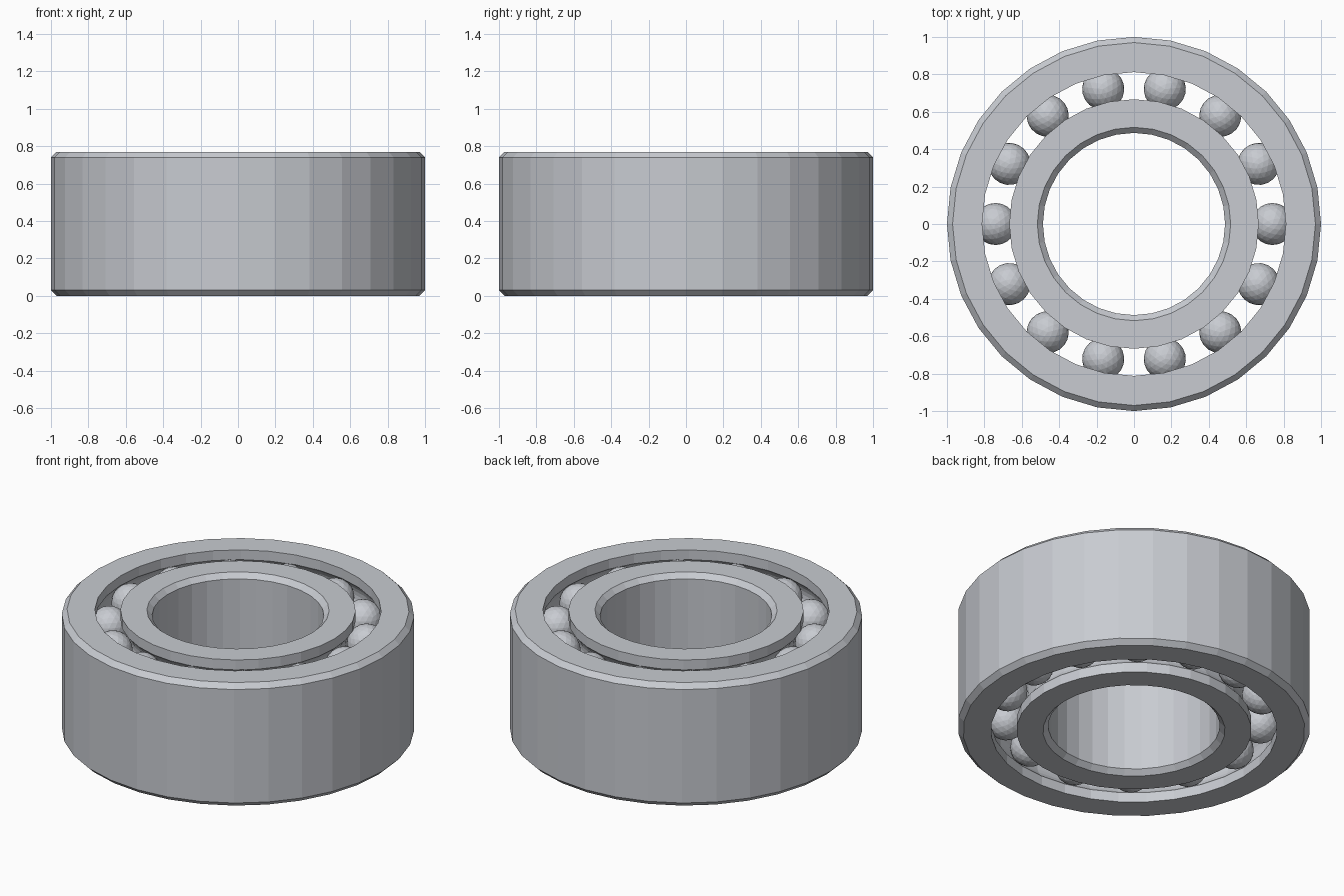
import bpy, bmesh
from math import pi, sin, cos, acos

cube = bpy.data.objects.get("Cube")
if cube:
    bpy.data.objects.remove(cube, do_unlink=True)

HEIGHT = 0.77
CHAMFER = 0.03
SEGMENTS = 32
PITCH = 0.74                      # radius of the ball circle
BALL = 0.1125
BALLS_PER_ROW = 14
ROWS = (0.15, HEIGHT - 0.15)      # heights of the two ball rows

steel = bpy.data.materials.new("brushed steel")
steel.use_nodes = True
colour = (0.58, 0.60, 0.64, 1)
steel.diffuse_color = colour
steel.node_tree.nodes["Principled BSDF"].inputs["Base Color"].default_value = colour


def add_object(name, bm):
    bmesh.ops.recalc_face_normals(bm, faces=bm.faces)
    mesh = bpy.data.meshes.new(name)
    bm.to_mesh(mesh)
    bm.free()
    mesh.materials.append(steel)
    obj = bpy.data.objects.new(name, mesh)
    bpy.context.collection.objects.link(obj)
    return obj


def ring(name, plain, raceway):
    """Revolve a ring: chamfered wall at 'plain', two ball grooves at 'raceway'."""
    side = 1 if plain > raceway else -1
    edge = plain - side * CHAMFER
    profile = [(raceway, HEIGHT), (edge, HEIGHT), (plain, HEIGHT - CHAMFER),
               (plain, CHAMFER), (edge, 0), (raceway, 0)]
    # Round grooves that hold the balls
    groove = BALL + 0.002
    half = acos(abs(raceway - PITCH) / groove)
    steps = 8
    for z in ROWS:
        for i in range(steps + 1):
            a = half * (2 * i / steps - 1)
            profile.append((PITCH + side * groove * cos(a), z + groove * sin(a)))

    bm = bmesh.new()
    loops = []
    for s in range(SEGMENTS):
        a = 2 * pi * s / SEGMENTS
        loops.append([bm.verts.new((r * cos(a), r * sin(a), z)) for r, z in profile])
    n = len(profile)
    for s in range(SEGMENTS):
        here, there = loops[s], loops[(s + 1) % SEGMENTS]
        for i in range(n):
            j = (i + 1) % n
            bm.faces.new((here[i], there[i], there[j], here[j]))
    return add_object(name, bm)


# Outer and inner rings
ring("outer_ring", 1.0, 0.812)
ring("inner_ring", 0.487, 0.667)

# Two rows of balls sharing one mesh
bm = bmesh.new()
bmesh.ops.create_icosphere(bm, subdivisions=3, radius=BALL)
first = add_object("ball", bm)
for row, z in zip(("lower", "upper"), ROWS):
    for i in range(BALLS_PER_ROW):
        a = 2 * pi * i / BALLS_PER_ROW
        ball = bpy.data.objects.new(f"{row}_ball_{i + 1}", first.data)
        ball.location = (PITCH * cos(a), PITCH * sin(a), z)
        ball.rotation_euler.z = a
        bpy.context.collection.objects.link(ball)
bpy.data.objects.remove(first, do_unlink=True)
